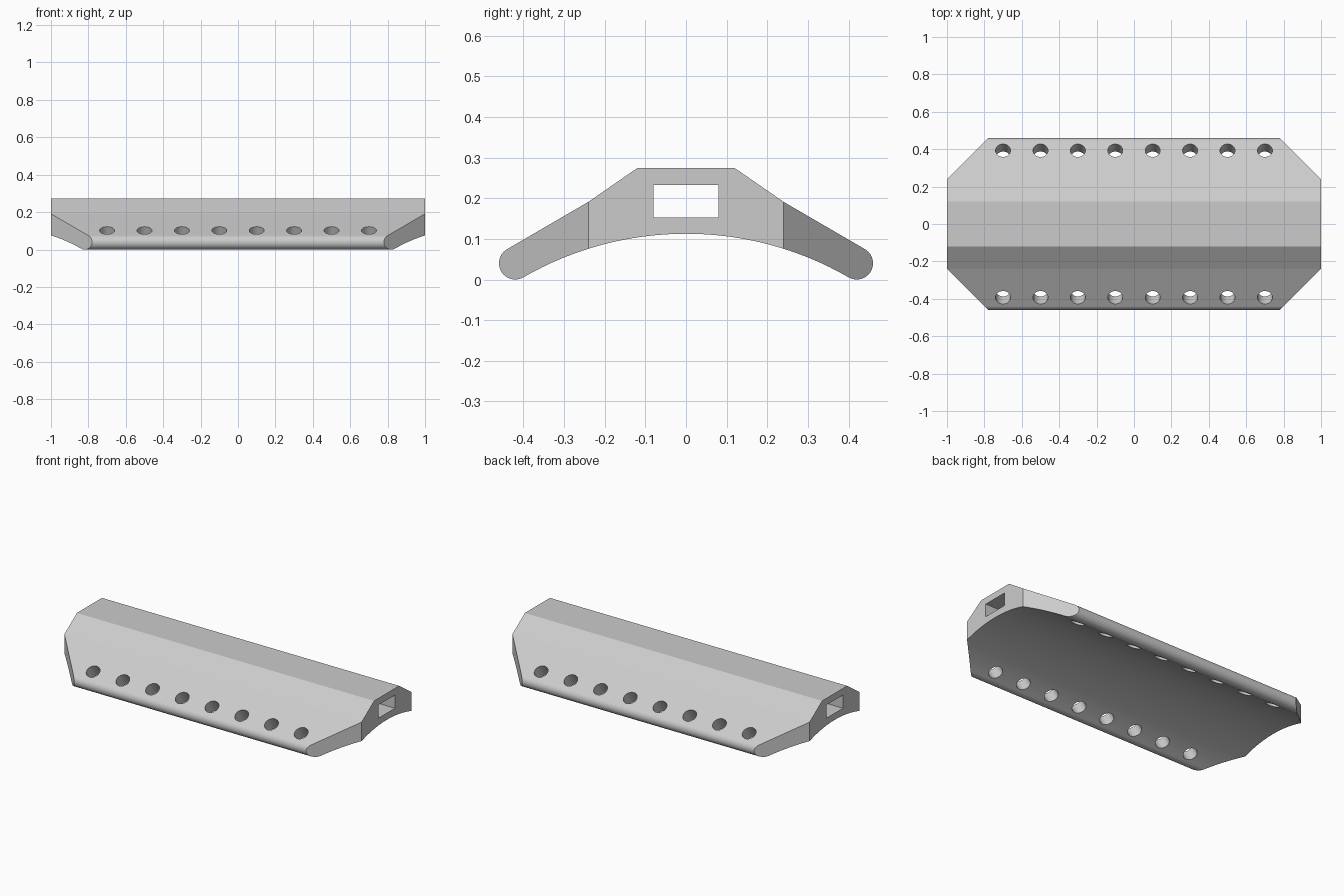
import bpy, bmesh, math
from mathutils import Matrix, Vector

cube = bpy.data.objects.get("Cube")
if cube:
    bpy.data.objects.remove(cube, do_unlink=True)

grey = bpy.data.materials.new("light grey")
grey.use_nodes = True
grey.diffuse_color = (0.6, 0.6, 0.6, 1)
grey.node_tree.nodes["Principled BSDF"].inputs["Base Color"].default_value = (0.6, 0.6, 0.6, 1)


def prism(name, loop, length, matrix):
    """Extrude a closed 2D loop along local z, centred, then place it."""
    bm = bmesh.new()
    face = bm.faces.new([bm.verts.new((u, v, -length / 2)) for u, v in loop])
    ext = bmesh.ops.extrude_face_region(bm, geom=[face])["geom"]
    bmesh.ops.translate(bm, vec=(0, 0, length),
                        verts=[g for g in ext if isinstance(g, bmesh.types.BMVert)])
    bmesh.ops.transform(bm, matrix=matrix, verts=bm.verts)
    bmesh.ops.recalc_face_normals(bm, faces=bm.faces)
    mesh = bpy.data.meshes.new(name)
    bm.to_mesh(mesh)
    bm.free()
    mesh.materials.append(grey)
    ob = bpy.data.objects.new(name, mesh)
    bpy.context.collection.objects.link(ob)
    return ob


def arc(cx, cy, r, start, end, n):
    angles = [math.radians(start + (end - start) * i / n) for i in range(n + 1)]
    return [(cx + r * math.cos(a), cy + r * math.sin(a)) for a in angles]


def apply_boolean(body, cutter, operation):
    cutter.hide_render = True
    bpy.context.view_layer.objects.active = body
    mod = body.modifiers.new("cut", "BOOLEAN")
    mod.operation, mod.solver, mod.object = operation, "EXACT", cutter
    bpy.ops.object.modifier_apply(modifier=mod.name)
    bpy.data.objects.remove(cutter, do_unlink=True)


# Arched cross-section with rounded feet, mirrored about the centre
arch_r, foot_r, foot_y = 0.8, 0.04, 0.42
arch_z = foot_r - math.sqrt((arch_r + foot_r) ** 2 - foot_y ** 2)
tangent = math.degrees(math.acos(foot_y / (arch_r + foot_r)))
half = [(0.12, 0.274), (0.24, 0.191)]
half += arc(foot_y, foot_r, foot_r, 60, tangent - 180, 24)
half += arc(0, arch_z, arch_r, tangent, 90, 16)[1:]
section = half + [(-y, z) for y, z in reversed(half[:-1])]
along_x = Matrix(((0, 0, 1, 0), (1, 0, 0, 0), (0, 1, 0, 0), (0, 0, 0, 1)))
body = prism("arched_bracket", section, 2, along_x)
body.select_set(True)

# Chamfered plan corners
quarter = [(1.1, 0.14), (0.68, 0.56)]
plan = quarter + [(-x, y) for x, y in reversed(quarter)]
plan += [(-x, -y) for x, y in plan]
apply_boolean(body, prism("corner_cutter", plan, 2, Matrix()), "INTERSECT")

# Rectangular channel along the whole length
channel = [(-0.08, 0.153), (0.08, 0.153), (0.08, 0.233), (-0.08, 0.233)]
apply_boolean(body, prism("channel_cutter", channel, 3, along_x), "DIFFERENCE")

# Two rows of holes square to the sloping sides
circle = arc(0, 0, 0.04, 0, 360, 32)[:-1]
for side in (1, -1):
    for i in range(8):
        place = (Matrix.Translation(Vector((-0.7 + 0.2 * i, side * 0.393, 0.102)))
                 @ Matrix.Rotation(-side * math.radians(30), 4, "X"))
        apply_boolean(body, prism("hole_cutter", circle, 0.3, place), "DIFFERENCE")

# Smooth curved surfaces, keeping the shallow fold on each slope crisp
bpy.context.view_layer.objects.active = body
bpy.ops.object.shade_smooth_by_angle(angle=math.radians(25))
mesh = body.data
sharp = mesh.attributes.get("sharp_edge") or mesh.attributes.new("sharp_edge", "BOOLEAN", "EDGE")
for edge in mesh.edges:
    ends = [mesh.vertices[v].co for v in edge.vertices]
    if all(abs(abs(c.y) - 0.24) < 0.002 and c.z > 0.15 for c in ends):
        sharp.data[edge.index].value = True
weighted = body.modifiers.new("weighted_normals", "WEIGHTED_NORMAL")
weighted.keep_sharp = True
